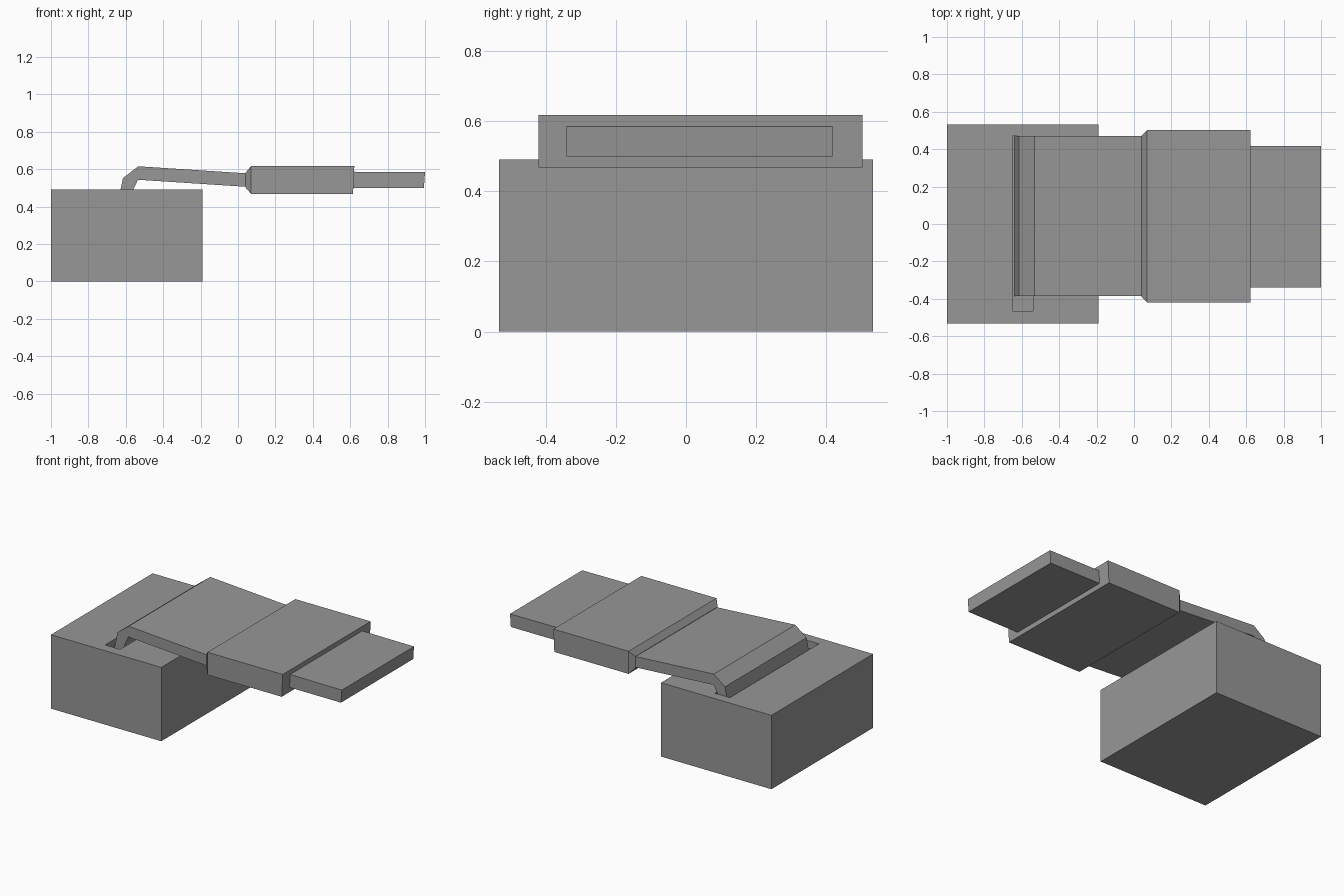
import bpy, bmesh

cube = bpy.data.objects.get("Cube")
if cube:
    bpy.data.objects.remove(cube, do_unlink=True)

GREY = (0.31, 0.31, 0.31, 1.0)
mat = bpy.data.materials.new("grey")
mat.use_nodes = True
mat.diffuse_color = GREY
mat.node_tree.nodes["Principled BSDF"].inputs["Base Color"].default_value = GREY


def finish(bm, name):
    bmesh.ops.recalc_face_normals(bm, faces=bm.faces)
    mesh = bpy.data.meshes.new(name)
    bm.to_mesh(mesh)
    bm.free()
    mesh.materials.append(mat)
    obj = bpy.data.objects.new(name, mesh)
    bpy.context.collection.objects.link(obj)
    return obj


def extrude_profile(name, profile, y0, y1):
    """Side profile in x and z, extruded across y."""
    bm = bmesh.new()
    face = bm.faces.new([bm.verts.new((x, y0, z)) for x, z in profile])
    out = bmesh.ops.extrude_face_region(bm, geom=[face])
    verts = [g for g in out["geom"] if isinstance(g, bmesh.types.BMVert)]
    bmesh.ops.translate(bm, verts=verts, vec=(0, y1 - y0, 0))
    return finish(bm, name)


def loft(name, sections):
    """Rectangular sections (x at bottom, x at top, y0, y1, z0, z1) joined along x."""
    bm = bmesh.new()
    rings = []
    for xb, xt, y0, y1, z0, z1 in sections:
        rings.append([bm.verts.new(p) for p in
                      ((xb, y0, z0), (xb, y1, z0), (xt, y1, z1), (xt, y0, z1))])
    for a, b in zip(rings, rings[1:]):
        for i in range(4):
            j = (i + 1) % 4
            bm.faces.new((a[i], a[j], b[j], b[i]))
    bm.faces.new(rings[0])
    bm.faces.new(rings[-1])
    return finish(bm, name)


# Base block with a shallow slot sunk into its top
X0, X1, Y, H = -1.0, -0.19, 0.533, 0.49
bm = bmesh.new()
bmesh.ops.create_cube(bm, size=1)
for v in bm.verts:
    v.co = (X0 if v.co.x < 0 else X1, -Y if v.co.y < 0 else Y, H if v.co.z > 0 else 0)
top = max(bm.faces, key=lambda f: f.calc_center_median().z)
bmesh.ops.inset_region(bm, faces=[top], thickness=0.1)
cx = (X0 + X1) / 2
for v in top.verts:
    v.co.x = -0.65 if v.co.x < cx else -0.54
    v.co.y = -0.465 if v.co.y < 0 else 0.47
out = bmesh.ops.extrude_discrete_faces(bm, faces=[top])
for v in out["faces"][0].verts:
    v.co.z = 0.44
finish(bm, "base_block")

# Bent strap rising out of the slot
extrude_profile("strap", [(-0.638, 0.44), (-0.628, 0.49), (-0.615, 0.552), (-0.533, 0.615),
                          (0.05, 0.577), (0.05, 0.505), (-0.535, 0.543), (-0.56, 0.49),
                          (-0.57, 0.44)], -0.385, 0.47)

# Thick sleeve with a bevelled inner end
loft("sleeve", [(0.04, 0.04, -0.388, 0.473, 0.502, 0.58),
                (0.07, 0.07, -0.42, 0.502, 0.467, 0.617),
                (0.615, 0.622, -0.42, 0.502, 0.467, 0.617)])

# Flat tongue at the free end
loft("tongue", [(0.60, 0.60, -0.34, 0.417, 0.499, 0.586),
                (0.994, 1.0, -0.34, 0.417, 0.499, 0.584)])
